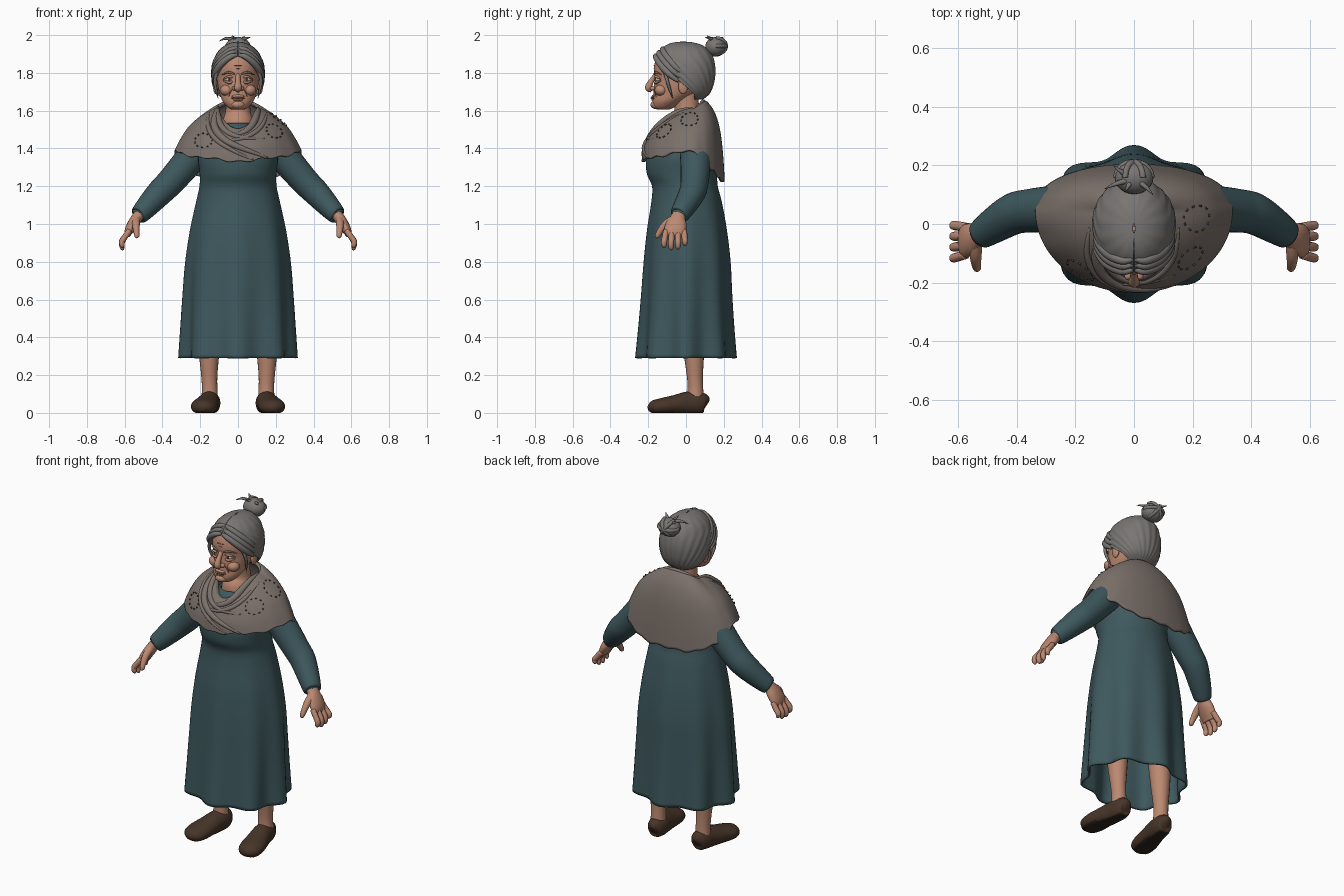
import bpy, bmesh, math
from math import sin, cos, pi, radians
from mathutils import Vector

if "Cube" in bpy.data.objects:
    bpy.data.objects.remove(bpy.data.objects["Cube"])


def material(name, rgb):
    m = bpy.data.materials.new(name)
    m.use_nodes = True
    m.diffuse_color = (*rgb, 1)
    m.node_tree.nodes["Principled BSDF"].inputs["Base Color"].default_value = (*rgb, 1)
    return m


TEAL = material("teal cloth", (.048, .098, .11))
WOOL = material("taupe wool", (.2, .165, .145))
THREAD = material("dark thread", (.07, .055, .048))
HAIR = material("grey hair", (.19, .18, .172))
SKIN = material("skin", (.5, .25, .165))
CREASE = material("skin crease", (.27, .115, .075))
LEATHER = material("brown leather", (.062, .035, .021))
SOLE = material("dark sole", (.025, .016, .011))
WHITE = material("eye white", (.6, .55, .5))
IRIS = material("dark iris", (.04, .03, .025))


def spline(rows, u):
    """Smooth interpolation through rows of numbers, u from 0 to 1."""
    n = len(rows) - 1
    i = min(int(u * n), n - 1)
    t = u * n - i
    a, b, c, d = (rows[min(max(k, 0), n)] for k in range(i - 1, i + 3))
    return [q + .5 * t * (r - p + t * (2*p - 5*q + 4*r - s + t * (3*(q - r) + s - p)))
            for p, q, r, s in zip(a, b, c, d)]


def skin_rings(name, rings, mats, closed=True, caps=True, thick=0):
    """Join rings of points into a smooth surface."""
    bm = bmesh.new()
    vs = [[bm.verts.new(p) for p in ring] for ring in rings]
    n = len(vs[0])
    for a, b in zip(vs, vs[1:]):
        for j in range(n if closed else n - 1):
            k = (j + 1) % n
            bm.faces.new((a[j], a[k], b[k], b[j]))
    if caps:
        bm.faces.new(vs[0])
        bm.faces.new(vs[-1])
    bmesh.ops.recalc_face_normals(bm, faces=bm.faces)
    me = bpy.data.meshes.new(name)
    bm.to_mesh(me)
    bm.free()
    ob = bpy.data.objects.new(name, me)
    bpy.context.collection.objects.link(ob)
    for m in mats:
        me.materials.append(m)
    me.polygons.foreach_set("use_smooth", [True] * len(me.polygons))
    if thick:
        mod = ob.modifiers.new("thickness", 'SOLIDIFY')
        mod.thickness, mod.offset = thick, -1
    return ob


def tube(name, rows, mat, sx=1, ref=(0, 1, 0), seg=14, steps=16, floor=None):
    """Tube along rows of (x, y, z, radius[, second radius])."""
    rows = [r if len(r) == 5 else (*r, r[3]) for r in rows]
    pts = [spline(rows, i / steps) for i in range(steps + 1)]
    rings = []
    for i, p in enumerate(pts):
        t = (Vector(pts[min(i + 1, steps)][:3]) - Vector(pts[max(i - 1, 0)][:3])).normalized()
        side = Vector(ref)
        side = (side - t * side.dot(t)).normalized()
        up = t.cross(side)
        ring = []
        for j in range(seg):
            a = 2 * pi * j / seg
            v = Vector(p[:3]) + side * (p[3] * cos(a)) + up * (p[4] * sin(a))
            if floor is not None:
                v.z = max(v.z, floor)
            ring.append((sx * v.x, v.y, v.z))
        rings.append(ring)
    return skin_rings(name, rings, [mat])


def stack(name, rows, mat, seg=48, steps=40, ripple=0, caps=True, thick=0):
    """Stacked ellipses from rows of (z, half width, front y, back y, ripple size)."""
    rings = []
    for i in range(steps + 1):
        z, rx, f, b, k = spline([(*r, 0)[:5] for r in rows], i / steps)
        ring = []
        for j in range(seg):
            a = 2 * pi * j / seg
            w = 1 + k * cos(ripple * a)
            ring.append((w * rx * cos(a), (f + b) / 2 - w * (b - f) / 2 * sin(a), z))
        rings.append(ring)
    return skin_rings(name, rings, [mat], caps=caps, thick=thick)


def ball(name, loc, size, mat):
    bpy.ops.mesh.primitive_uv_sphere_add(segments=24, ring_count=14, radius=1, location=loc)
    ob = bpy.context.object
    ob.name, ob.scale = name, size
    ob.data.materials.append(mat)
    bpy.ops.object.shade_smooth()
    return ob


# Dress with eight soft folds
stack("dress", [(.29, .296, -.252, .252, .07), (.45, .29, -.24, .243, .055),
                (.62, .283, -.229, .236, .04), (.8, .272, -.218, .23, .028),
                (.97, .25, -.203, .213, .016), (1.12, .22, -.182, .188, .006),
                (1.2, .204, -.18, .168, 0), (1.27, .203, -.208, .165, 0),
                (1.36, .21, -.208, .165, 0), (1.45, .18, -.165, .15, 0),
                (1.51, .11, -.138, .11, 0), (1.535, .085, -.115, .1, 0)],
      TEAL, seg=96, steps=60, ripple=8, caps=False, thick=.012)

# Shawl surface: rows of half width, front y, back y, then front, side and back height
SHAWL = [(.105, -.13, .085, 1.5, 1.605, 1.645), (.125, -.162, .112, 1.505, 1.612, 1.648),
         (.2, -.192, .155, 1.475, 1.57, 1.585), (.262, -.212, .182, 1.435, 1.515, 1.49),
         (.305, -.228, .197, 1.39, 1.45, 1.36), (.337, -.235, .205, 1.335, 1.385, 1.225)]


def shawl_point(u, a, lift=0):
    rx, f, b, zf, zs, zb = spline(SHAWL, u)
    s, mid = sin(a), .045
    rx += lift
    if s > 0:
        return Vector((rx * cos(a), mid + (f - lift - mid) * s, zs + (zf - zs) * s * s + lift / 2))
    z = zs + (zb - zs) * abs(s) ** .8
    return Vector((rx * cos(a), mid + (b + lift - mid) * abs(s) ** .8, z + lift / 2))


rings = []
for i in range(31):
    u = i / 30
    ring = [shawl_point(u, 2 * pi * j / 120) for j in range(120)]
    for j, p in enumerate(ring):
        p.z += .005 * u ** 4 * (sin(j * .9) + sin(j * .37))
    rings.append(ring)
skin_rings("shawl", rings, [WOOL], caps=False, thick=.014)


def shawl_fold(name, u0, a0, u1, a1, r):
    rows = []
    for i in range(9):
        t = i / 8
        p = shawl_point(u0 + (u1 - u0) * t ** 1.3, radians(a0 + (a1 - a0) * t), -.004)
        rows.append((*p, r * (.35 + .65 * sin(pi * t))))
    tube(name, rows, WOOL, ref=(0, 0, 1), steps=24)


for k, (u0, a0, u1, a1, r) in enumerate([(.12, 178, .97, 62, .02), (.3, 165, .98, 76, .014),
                                         (.1, 190, .62, 58, .016), (.12, 2, .42, 100, .02),
                                         (.3, 15, .62, 112, .013), (.1, 185, .1, 355, .012)]):
    shawl_fold(f"shawl_fold_{k + 1}", u0, a0, u1, a1, r)

# Dashed stitching around worn patches
for side, u0, a0 in (("right", .7, 130), ("left", .56, 40), ("left_back", .45, 6)):
    for k in range(11):
        rows = []
        for d in (0, .3):
            b = 2 * pi * (k + d) / 11
            p = shawl_point(u0 + .13 * sin(b), radians(a0 + 11 * cos(b)), .002)
            rows.append((*p, .0035))
        tube(f"{side}_stitch_{k + 1}", rows, THREAD, ref=(0, 0, 1), seg=6, steps=2)

# Limbs, hands and shoes
for side, sx in (("left", 1), ("right", -1)):
    tube(f"{side}_sleeve", [(.17, .05, 1.44, .075), (.22, .05, 1.385, .083), (.29, .05, 1.3, .079),
                            (.36, .045, 1.22, .074), (.41, .035, 1.17, .071), (.47, 0, 1.105, .062),
                            (.522, -.035, 1.048, .05), (.52, -.034, 1.051, .04)], TEAL, sx, seg=24, steps=28)
    tube(f"{side}_palm", [(.5, -.025, 1.075, .036, .032), (.53, -.04, 1.04, .038, .03),
                          (.553, -.05, 1.005, .054, .03), (.577, -.058, .965, .058, .024),
                          (.588, -.06, .935, .05, .014)], SKIN, sx)
    for k in range(4):
        y, drop = -.104 + .031 * k, (.012, 0, .004, .022)[k]
        tube(f"{side}_finger_{k + 1}", [(.574, y, .965, .016), (.6, y - .008 + .004 * k, .93, .016),
                                        (.615, y - .012 + .006 * k, .9 + drop / 2, .0155),
                                        (.612, y - .012 + .006 * k, .873 + drop, .013),
                                        (.608, y - .011 + .006 * k, .862 + drop, .004)], SKIN, sx, seg=10)
    tube(f"{side}_thumb", [(.538, -.06, 1.03, .022), (.54, -.105, 1.0, .021), (.538, -.135, .965, .017),
                           (.535, -.152, .935, .013), (.533, -.156, .926, .004)], SKIN, sx, seg=10)
    tube(f"{side}_leg", [(.15, .035, .55, .07), (.153, .042, .32, .054), (.152, .047, .2, .043),
                         (.15, .05, .13, .041), (.15, .05, .06, .045)], SKIN, sx, seg=20)
    shoe = tube(f"{side}_shoe", [(.145, .112, .045, .012, .02), (.145, .1, .05, .04, .05),
                                 (.147, .06, .052, .054, .062), (.155, .005, .05, .057, .062),
                                 (.168, -.06, .042, .065, .052), (.18, -.125, .034, .07, .045),
                                 (.188, -.175, .028, .055, .036), (.192, -.2, .022, .016, .012)],
                LEATHER, sx, ref=(1, 0, 0), seg=28, steps=30, floor=0)
    shoe.data.materials.append(SOLE)
    for f in shoe.data.polygons:
        f.material_index = int(f.center.z < .006)

# Neck and head
tube("neck", [(0, .0, 1.48, .1, .09), (0, .0, 1.54, .085, .09), (0, .005, 1.6, .066, .066),
              (0, -.005, 1.7, .064, .07)], SKIN, ref=(1, 0, 0), seg=28)
stack("head", [(1.605, .03, -.15, -.09), (1.618, .055, -.172, -.06), (1.65, .082, -.178, -.01),
               (1.69, .097, -.172, .05), (1.73, .106, -.17, .08), (1.77, .111, -.167, .1),
               (1.83, .114, -.17, .11), (1.89, .1, -.15, .11), (1.93, .06, -.1, .07)], SKIN)

# Face
tube("nose", [(0, -.155, 1.795, .013), (0, -.178, 1.765, .013), (0, -.195, 1.735, .018),
              (0, -.196, 1.719, .02), (0, -.18, 1.707, .012)], SKIN, ref=(1, 0, 0))
ball("chin", (0, -.158, 1.632), (.036, .03, .024), SKIN)
tube("mouth", [(-.042, -.158, 1.668, .003), (-.02, -.178, 1.666, .005), (0, -.182, 1.667, .005),
               (.02, -.178, 1.666, .005), (.042, -.158, 1.668, .003)], CREASE, ref=(0, 0, 1))
ball("lower_lip", (0, -.171, 1.658), (.028, .012, .007), SKIN)
ball("upper_lip", (0, -.17, 1.676), (.034, .012, .009), SKIN)
for k in range(2):
    z = 1.822 + .016 * k
    tube(f"forehead_crease_{k + 1}", [(-.05, -.152, z, .001), (0, -.17, z + .002, .0025),
                                      (.05, -.152, z, .001)], CREASE, ref=(0, 0, 1), seg=6)
for side, sx in (("left", 1), ("right", -1)):
    ball(f"{side}_nostril", (sx * .02, -.176, 1.718), (.013, .015, .012), SKIN)
    ball(f"{side}_cheek", (sx * .06, -.132, 1.708), (.036, .034, .03), SKIN)
    ball(f"{side}_eye", (sx * .046, -.142, 1.765), (.021, .02, .013), WHITE)
    ball(f"{side}_iris", (sx * .046, -.159, 1.766), (.007, .004, .007), IRIS)
    ball(f"{side}_ear", (sx * .118, -.015, 1.728), (.014, .026, .04), SKIN)
    for part, dz, mat, r in (("upper_lid", .016, SKIN, .007), ("lid_crease", .011, CREASE, .003),
                             ("eye_bag", -.016, SKIN, .007), ("bag_crease", -.025, CREASE, .002)):
        tube(f"{side}_{part}", [(.02, -.155, 1.765 + dz * .4, r / 2), (.046, -.16, 1.765 + dz, r),
                                (.078, -.134, 1.763 + dz * .3, r / 2)], mat, sx, ref=(0, 0, 1), seg=8)
    tube(f"{side}_eyebrow", [(.018, -.168, 1.793, .004), (.05, -.16, 1.803, .006),
                             (.085, -.13, 1.79, .002)], HAIR, sx, ref=(0, 0, 1), seg=8)
    tube(f"{side}_smile_crease", [(.028, -.168, 1.715, .002), (.045, -.163, 1.69, .003),
                                  (.052, -.152, 1.662, .001)], CREASE, sx, seg=6)
    # Swept locks and loose strands
    for k in range(3):
        d = .018 * k
        tube(f"{side}_front_lock_{k + 1}", [(.003, -.155 + d, 1.895 + d, .008), (.04, -.16 + d, 1.885 + d, .015),
                                            (.09, -.135 + d, 1.845 + d, .018), (.122, -.09 + d, 1.795 + d, .017),
                                            (.13, -.04 + d, 1.755 + d, .008)], HAIR, sx, ref=(0, 0, 1))
    tube(f"{side}_loose_strand", [(.105, -.115, 1.82, .01), (.122, -.1, 1.76, .009),
                                  (.116, -.085, 1.71, .007), (.105, -.07, 1.665, .001)], HAIR, sx, seg=8)

# Hair cap: rows of height, half width, front y, back y and face opening in degrees
CAP = [(1.66, .08, -.05, .09, 112), (1.69, .115, -.09, .125, 102), (1.74, .136, -.13, .147, 80),
       (1.8, .142, -.152, .156, 54), (1.85, .136, -.163, .153, 32), (1.89, .12, -.158, .142, 4),
       (1.92, .1, -.138, .122, 1), (1.945, .07, -.108, .09, 1), (1.96, .035, -.07, .045, 1),
       (1.965, .004, -.03, .0, 1)]
rings = []
for i in range(41):
    z, rx, f, b, gap = spline(CAP, i / 40)
    g, ring = radians(max(gap, 0)), []
    for j in range(121):
        a = g + (2 * pi - 2 * g) * j / 120
        w = 1 + .01 * cos(j * pi / 4)
        ring.append((w * rx * sin(a), (f + b) / 2 - w * (b - f) / 2 * cos(a), z))
    rings.append(ring)
skin_rings("hair_cap", rings, [HAIR], closed=False, caps=False, thick=.01)

# Bun with coiled bands and wisps
ball("hair_bun", (0, .158, 1.938), (.066, .056, .052), HAIR)
for k in range(3):
    rows = []
    for i in range(13):
        a, t = pi * i / 12, k * pi / 3
        c, s = .06 * cos(a), .056 * sin(a)
        rows.append((c * cos(t), .158 + s * .95, 1.942 + c * sin(t) * .8, .011))
    tube(f"bun_coil_{k + 1}", rows, HAIR, ref=(.3, .2, 1), seg=8, steps=30)
for k, tip in enumerate([(-.1, .12, 1.968), (.065, .1, 1.988), (-.03, .11, 1.998), (-.07, .2, 1.99)]):
    tube(f"bun_wisp_{k + 1}", [(0, .155, 1.965, .012), (tip[0] * .6, (tip[1] + .155) / 2, 1.982, .008),
                               (*tip, .001)], HAIR, ref=(.1, .3, 1), seg=8, steps=8)
